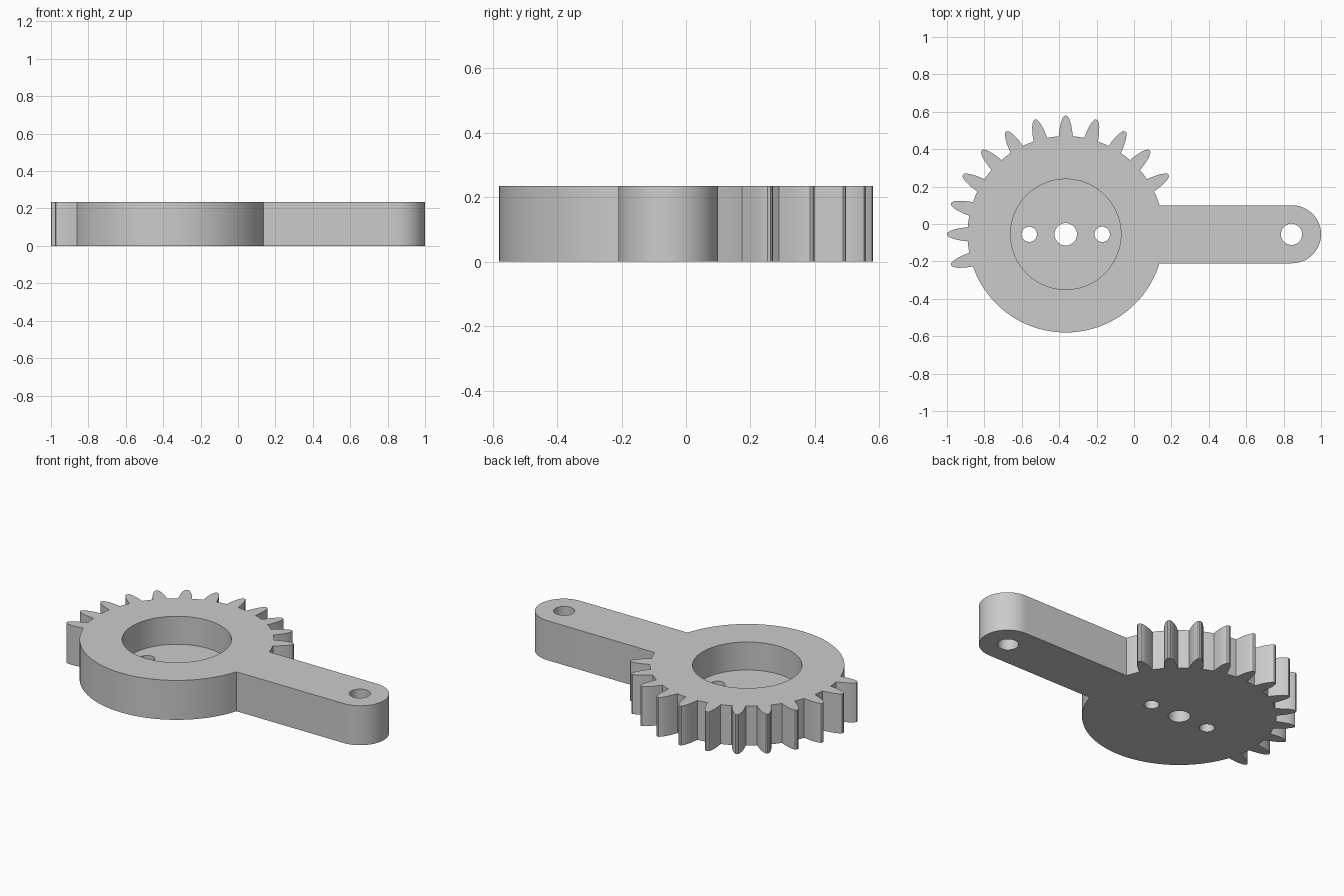
import bpy
import bmesh
from math import sin, cos, asin, pi, radians

if "Cube" in bpy.data.objects:
    bpy.data.objects.remove(bpy.data.objects["Cube"])

HEIGHT, FLOOR = 0.235, 0.068
CX, CY = -0.365, -0.055           # hub centre
HUB_R, ARM_HALF, ARM_END = 0.525, 0.155, 0.845
TOOTH = [(0.525, 0.038), (0.55, 0.035), (0.575, 0.031), (0.6, 0.025),
         (0.62, 0.017), (0.632, 0.009)]   # radius, half width

grey = bpy.data.materials.new("plain grey")
grey.use_nodes = True
colour = (0.6, 0.6, 0.6, 1)
grey.diffuse_color = colour
grey.node_tree.nodes["Principled BSDF"].inputs["Base Color"].default_value = colour


def polar(r, a, x=CX, y=CY):
    return (x + r * cos(a), y + r * sin(a))


def arc(r, a, b, step=radians(3), x=CX, y=CY):
    n = max(1, round((b - a) / step))
    return [polar(r, a + (b - a) * i / n, x, y) for i in range(n + 1)]


def prism(name, outline, z0, z1):
    bm = bmesh.new()
    face = bm.faces.new([bm.verts.new((x, y, z0)) for x, y in outline])
    top = bmesh.ops.extrude_face_region(bm, geom=[face])["geom"]
    bmesh.ops.translate(bm, vec=(0, 0, z1 - z0),
                        verts=[v for v in top if isinstance(v, bmesh.types.BMVert)])
    bmesh.ops.recalc_face_normals(bm, faces=bm.faces)
    mesh = bpy.data.meshes.new(name)
    bm.to_mesh(mesh)
    bm.free()
    mesh.materials.append(grey)
    obj = bpy.data.objects.new(name, mesh)
    bpy.context.collection.objects.link(obj)
    return obj


# Outline: rounded arm, toothed side of the hub, plain side of the hub
join = asin(ARM_HALF / HUB_R)
outline = arc(ARM_HALF, -pi / 2, pi / 2, radians(6), ARM_END, CY)
angle = join
for degrees in range(30, 196, 15):
    mid = radians(degrees)
    half = asin(TOOTH[0][1] / HUB_R)
    outline += arc(HUB_R, angle, mid - half)[:-1]
    outline += [polar(r, mid - asin(w / r)) for r, w in TOOTH]
    outline.append(polar(0.635, mid))
    outline += [polar(r, mid + asin(w / r)) for r, w in reversed(TOOTH)]
    angle = mid + half
    # the next arc begins on the last flank point
    outline.pop()
outline += arc(HUB_R, angle, 2 * pi - join)

gear_arm = prism("gear_arm", outline, 0, HEIGHT)

# Hub pocket, shaft hole, screw holes and arm hole
cuts = [("hub_pocket", CX, 0.295, FLOOR), ("shaft_hole", CX, 0.06, -0.1),
        ("screw_hole_right", CX - 0.195, 0.041, -0.1),
        ("screw_hole_left", CX + 0.195, 0.041, -0.1),
        ("arm_hole", ARM_END - 0.003, 0.057, -0.1)]
bpy.ops.object.select_all(action="DESELECT")
gear_arm.select_set(True)
bpy.context.view_layer.objects.active = gear_arm
for name, x, r, z in cuts:
    step = radians(4 if r > 0.1 else 10)
    cutter = prism(name, arc(r, 0, 2 * pi, step, x, CY)[:-1], z, HEIGHT + 0.1)
    cutter.hide_render = True
    mod = gear_arm.modifiers.new(name, "BOOLEAN")
    mod.operation, mod.solver, mod.object = "DIFFERENCE", "EXACT", cutter
    bpy.ops.object.modifier_apply(modifier=name)
    bpy.data.objects.remove(cutter)

bpy.ops.object.shade_smooth_by_angle(angle=radians(30))
